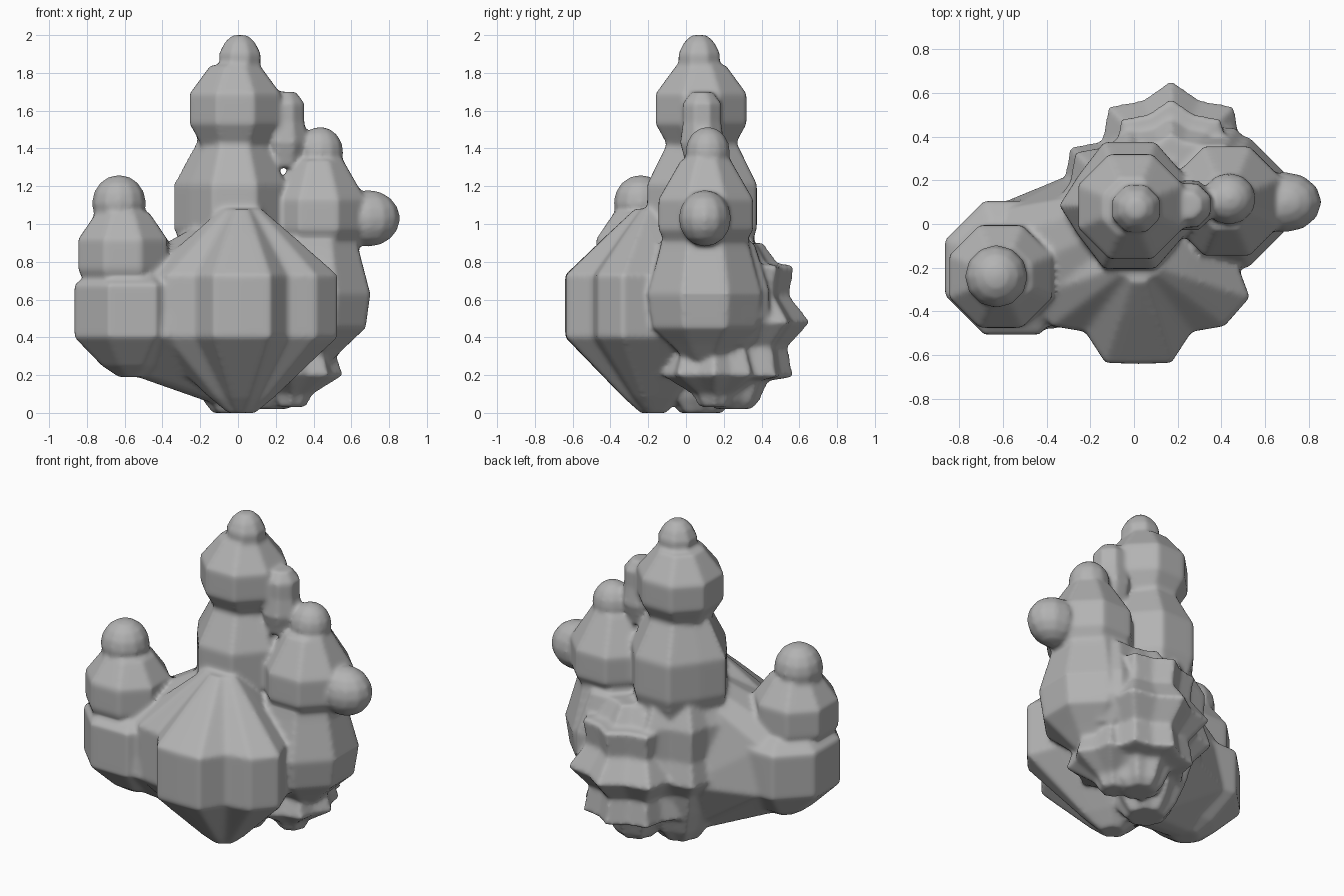
import bpy, bmesh
from math import cos, sin, pi, radians
from mathutils import Vector

if "Cube" in bpy.data.objects:
    bpy.data.objects.remove(bpy.data.objects["Cube"])

grey = bpy.data.materials.new("stone grey")
grey.use_nodes = True
grey.diffuse_color = (0.45, 0.45, 0.45, 1)
grey.node_tree.nodes["Principled BSDF"].inputs["Base Color"].default_value = grey.diffuse_color
parts = []

# Cross-sections as (angle in degrees, radius factor)
OCTAGON = [(22.5 + 45 * i, 1 / cos(pi / 8)) for i in range(8)]
STAR = [(22.5 * i, 1 if i % 2 == 0 else 0.84) for i in range(16)]
# Wide lobes, mirrored about the front direction
HALF_LOBES = [(18, 1.04), (37, 0.86), (53, 1.05), (72, 1.14), (92, 0.94), (135, 0.95)]
LOBES = ([(-90, 1)] + [(a - 90, f) for a, f in HALF_LOBES] + [(90, 0.95)]
         + [(-90 - a, f) for a, f in reversed(HALF_LOBES)])
# Octagon drawn out to a ridge on one side
RIDGED = [(-112, 1.06), (-68, 1.06), (-22, 1), (22, 1), (68, 1.06), (112, 1.06),
          (150, 0.92), (180, 1.09), (210, 0.92)]


def finish(name, bm):
    bmesh.ops.recalc_face_normals(bm, faces=bm.faces)
    mesh = bpy.data.meshes.new(name)
    bm.to_mesh(mesh)
    bm.free()
    mesh.materials.append(grey)
    obj = bpy.data.objects.new(name, mesh)
    bpy.context.collection.objects.link(obj)
    parts.append(obj)


def lathe(name, x, y, profile, section=OCTAGON):
    """Closed stack of rings; profile holds (radius, z) from bottom to top."""
    bm = bmesh.new()
    rings = []
    for r, z in profile:
        rings.append([bm.verts.new((x + r * f * cos(radians(a)), y + r * f * sin(radians(a)), z))
                      for a, f in section])
    n = len(section)
    for low, high in zip(rings, rings[1:]):
        for i in range(n):
            j = (i + 1) % n
            bm.faces.new((low[i], low[j], high[j], high[i]))
    bm.faces.new(rings[0][::-1])
    bm.faces.new(rings[-1])
    finish(name, bm)


def knob(name, centre, size):
    bm = bmesh.new()
    bmesh.ops.create_uvsphere(bm, u_segments=12, v_segments=8, radius=1)
    for v in bm.verts:
        v.co = Vector(centre) + v.co * Vector(size)
    finish(name, bm)


def hull(name, rings):
    """Convex bridge through octagons given as (x, y, z, radius)."""
    bm = bmesh.new()
    for x, y, z, r in rings:
        for a, f in OCTAGON:
            bm.verts.new((x + r * f * cos(radians(a)), y + r * f * sin(radians(a)), z))
    bmesh.ops.convex_hull(bm, input=bm.verts)
    inside = [v for v in bm.verts if not v.link_faces]
    bmesh.ops.delete(bm, geom=inside, context='VERTS')
    finish(name, bm)


# Central column
lathe("core", -0.02, 0.08, [(0.12, 0.0), (0.18, 0.08), (0.24, 0.22), (0.28, 0.36), (0.385, 0.46),
                            (0.34, 0.6), (0.35, 0.8), (0.24, 1.0)], STAR)
lathe("column_middle", -0.02, 0.085,
      [(0.24, 0.8), (0.295, 0.98), (0.295, 1.21), (0.19, 1.42), (0.16, 1.5)], RIDGED)
lathe("column_head", -0.015, 0.08, [(0.15, 1.36), (0.19, 1.44), (0.24, 1.53), (0.24, 1.69), (0.13, 1.84)])
lathe("column_tip", 0.01, 0.07, [(0.1, 1.75), (0.11, 1.9), (0.08, 1.96), (0.04, 2.0)])
lathe("head_bud", 0.25, 0.085, [(0.08, 1.3), (0.115, 1.43), (0.1, 1.54), (0.1, 1.64), (0.055, 1.7)])

# Fluted front bulb
lathe("front_bulb", 0.02, -0.17,
      [(0.07, 0.0), (0.16, 0.08), (0.47, 0.4), (0.47, 0.73), (0.24, 0.95), (0.1, 1.08)], LOBES)

# Right branch
lathe("branch_base", 0.4, 0.1, [(0.1, 0.28), (0.18, 0.36), (0.275, 0.45), (0.3, 0.63), (0.24, 0.86), (0.22, 0.95)])
lathe("branch_root", 0.28, 0.15, [(0.08, 0.03), (0.12, 0.1), (0.28, 0.2), (0.23, 0.34), (0.26, 0.46)], STAR)
lathe("branch_bulb", 0.425, 0.105, [(0.2, 0.88), (0.25, 0.97), (0.25, 1.13), (0.13, 1.34)])
knob("branch_tip", (0.435, 0.115, 1.38), (0.125, 0.12, 0.135))
knob("branch_bud", (0.69, 0.1, 1.03), (0.17, 0.14, 0.15))

# Flank that fills the corner between right branch and back bulb
hull("back_flank", [(0.38, 0.22, 0.36, 0.12), (0.37, 0.22, 0.5, 0.22), (0.37, 0.22, 0.65, 0.22),
                    (0.35, 0.2, 0.9, 0.16)])

# Left branch with its bridge to the core
lathe("left_base", -0.56, -0.2, [(0.07, 0.19), (0.16, 0.25), (0.305, 0.4), (0.305, 0.68), (0.22, 0.74)])
lathe("left_bulb", -0.61, -0.24, [(0.2, 0.68), (0.235, 0.76), (0.235, 0.92), (0.14, 1.06)])
knob("left_tip", (-0.63, -0.24, 1.11), (0.145, 0.145, 0.15))
hull("left_bridge", [(-0.45, -0.17, 0.19, 0.08), (-0.48, -0.19, 0.4, 0.29), (-0.48, -0.19, 0.7, 0.26),
                     (-0.06, 0, 0.06, 0.1), (-0.05, 0, 0.42, 0.28), (-0.05, 0, 1.0, 0.15)])

# Ridged, spiky back bulb
lathe("back_bulb", 0.17, 0.25,
      [(0.1, 0.02), (0.14, 0.06), (0.19, 0.17), (0.32, 0.19), (0.29, 0.35), (0.41, 0.48),
       (0.3, 0.62), (0.325, 0.78), (0.24, 0.79), (0.16, 0.9)], STAR)

# Fuse everything into one softly blended body
for obj in parts:
    obj.select_set(True)
body = parts[0]
bpy.context.view_layer.objects.active = body
bpy.ops.object.join()
body.name = "cactus_body"
fuse = body.modifiers.new("fuse", 'REMESH')
fuse.mode = 'VOXEL'
fuse.voxel_size = 0.014
fuse.use_smooth_shade = True
soften = body.modifiers.new("soften", 'SMOOTH')
soften.factor = 0.5
soften.iterations = 6
